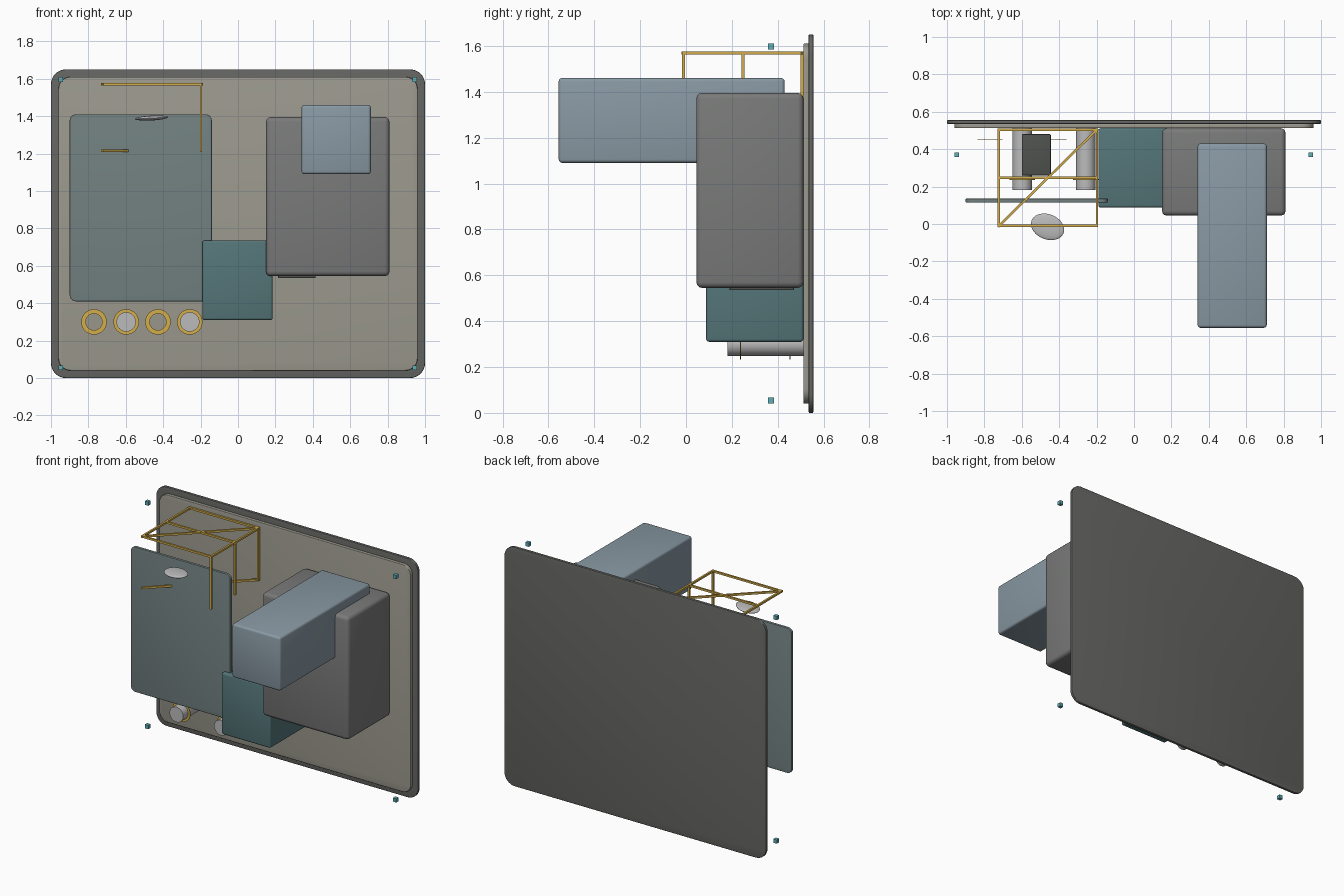
import bpy, bmesh
from math import radians
from mathutils import Vector, Matrix

if "Cube" in bpy.data.objects:
    bpy.data.objects.remove(bpy.data.objects["Cube"])


def material(name, r, g, b):
    m = bpy.data.materials.new(name)
    m.diffuse_color = (r, g, b, 1)
    m.use_nodes = True
    m.node_tree.nodes["Principled BSDF"].inputs["Base Color"].default_value = m.diffuse_color
    return m


DARK = material("dark_grey", 0.13, 0.13, 0.125)
PANEL = material("warm_grey", 0.33, 0.32, 0.27)
GREY = material("mid_grey", 0.19, 0.195, 0.19)
BLUE = material("blue_grey", 0.25, 0.32, 0.37)
SLATE = material("slate", 0.17, 0.22, 0.22)
TEAL = material("teal", 0.09, 0.18, 0.19)
AQUA = material("aqua", 0.12, 0.42, 0.48)
BLACK = material("charcoal", 0.08, 0.085, 0.08)
GOLD = material("gold", 0.65, 0.42, 0.07)
SILVER = material("silver", 0.5, 0.5, 0.5)


def finish(bm, name, mat):
    bmesh.ops.recalc_face_normals(bm, faces=bm.faces)
    me = bpy.data.meshes.new(name)
    bm.to_mesh(me)
    bm.free()
    ob = bpy.data.objects.new(name, me)
    bpy.context.collection.objects.link(ob)
    me.materials.append(mat)
    bpy.ops.object.select_all(action='DESELECT')
    ob.select_set(True)
    bpy.context.view_layer.objects.active = ob
    bpy.ops.object.shade_smooth_by_angle(angle=radians(35))
    return ob


def box(name, x, y, z, mat, bevel=0.0, corner=0.0):
    """Box from ranges; corner rounds the edges along y, bevel softens all."""
    bm = bmesh.new()
    bmesh.ops.create_cube(bm, size=1)
    for v in bm.verts:
        v.co = [(a + b) / 2 + c * (b - a) for (a, b), c in zip((x, y, z), v.co)]
    if corner:
        edges = [e for e in bm.edges
                 if abs(e.verts[0].co.y - e.verts[1].co.y) > 1e-4]
        bmesh.ops.bevel(bm, geom=edges, offset=corner, segments=8,
                        profile=0.5, affect='EDGES')
    if bevel:
        edges = [e for e in bm.edges if e.calc_face_angle(0) > radians(40)]
        bmesh.ops.bevel(bm, geom=edges, offset=bevel, segments=3,
                        profile=0.5, affect='EDGES')
    return finish(bm, name, mat)


def bar(name, a, b, w=0.013):
    """Square bar between two points."""
    a, b = Vector(a), Vector(b)
    d = b - a
    bm = bmesh.new()
    bmesh.ops.create_cube(bm, size=1)
    bmesh.ops.scale(bm, vec=(w, w, d.length + w), verts=bm.verts)
    bm.transform(Matrix.Translation((a + b) / 2)
                 @ d.to_track_quat('Z', 'Y').to_matrix().to_4x4())
    return finish(bm, name, GOLD)


def tube(name, x, z, y0, y1, r, mat, hole=0.0, n=48):
    """Cylinder along y, or a flat ring when hole is given."""
    bm = bmesh.new()
    if hole:
        prof = [(hole, y0), (r, y0), (r, y1), (hole, y1)]
        vs = [bm.verts.new((p, q, 0)) for p, q in prof]
        edges = [bm.edges.new((vs[i], vs[(i + 1) % 4])) for i in range(4)]
        bmesh.ops.spin(bm, geom=vs + edges, cent=(0, 0, 0), axis=(0, 1, 0),
                       angle=radians(360), steps=n)
        bmesh.ops.remove_doubles(bm, verts=bm.verts, dist=1e-5)
        bm.transform(Matrix.Translation((x, 0, z)))
    else:
        bmesh.ops.create_cone(bm, cap_ends=True, segments=n, radius1=r,
                              radius2=r, depth=y1 - y0)
        bm.transform(Matrix.Translation((x, (y0 + y1) / 2, z))
                     @ Matrix.Rotation(radians(90), 4, 'X'))
    return finish(bm, name, mat)


# Backing plate and raised inner panel
box("back_plate", (-1, 1), (0.535, 0.555), (0, 1.65), DARK, 0.004, 0.08)
box("inner_panel", (-0.96, 0.96), (0.512, 0.536), (0.04, 1.61), PANEL, 0.004, 0.065)

# Equipment boxes
box("main_box", (0.15, 0.81), (0.045, 0.512), (0.545, 1.395), GREY, 0.025)
box("main_box_port", (0.215, 0.415), (0.19, 0.47), (0.535, 0.555), BLACK, 0.003)
box("long_box", (0.34, 0.71), (-0.555, 0.43), (1.09, 1.46), BLUE, 0.015)
box("small_box", (-0.19, 0.185), (0.088, 0.512), (0.31, 0.735), TEAL, 0.012)

# Standing front panel with the dark block behind it
box("front_panel", (-0.9, -0.14), (0.115, 0.135), (0.41, 1.41), SLATE, 0.003, 0.035)
box("hidden_block", (-0.6, -0.445), (0.26, 0.48), (0.86, 0.96), BLACK, 0.004)

# Gold frame: top rails, diagonals and right-hand posts
XL, XR, YF, YM, YB, ZT, ZB = -0.722, -0.198, -0.01, 0.248, 0.505, 1.57, 1.215
for label, y in (("front", YF), ("middle", YM), ("back", YB)):
    bar("frame_rail_" + label, (XL, y, ZT), (XR, y, ZT))
    bar("frame_post_" + label, (XR, y, ZB), (XR, y, ZT))
for label, x in (("left", XL), ("right", XR)):
    bar("frame_side_" + label, (x, YF, ZT), (x, YB, ZT))
for label, z in (("top", ZT), ("bottom", ZB)):
    bar("frame_diagonal_" + label, (XL, YF, z), (XR, YB, z))

# Row of gold rings, every second one around a silver cylinder
for i, x in enumerate((-0.77, -0.598, -0.428, -0.258)):
    y = 0.238 if i % 2 else 0.453
    tube(f"ring_{i + 1}", x, 0.3, y - 0.002, y + 0.002, 0.068, GOLD, hole=0.044)
    if i % 2:
        tube(f"cylinder_{i + 1}", x, 0.3, 0.182, 0.514, 0.052, SILVER)

# Flattened oval disc
bm = bmesh.new()
bmesh.ops.create_uvsphere(bm, u_segments=40, v_segments=20, radius=1)
bm.transform(Matrix.Translation((-0.462, -0.015, 1.39))
             @ Matrix.Rotation(radians(-3), 4, 'Y')
             @ Matrix.Rotation(radians(-22), 4, 'Z')
             @ Matrix.Diagonal((0.092, 0.067, 0.013, 1)))
finish(bm, "oval_disc", SILVER)

# Small corner markers
for x in (-0.948, 0.945):
    for z in (0.055, 1.597):
        box("corner_marker", (x - 0.013, x + 0.013), (0.357, 0.383),
            (z - 0.013, z + 0.013), AQUA)
